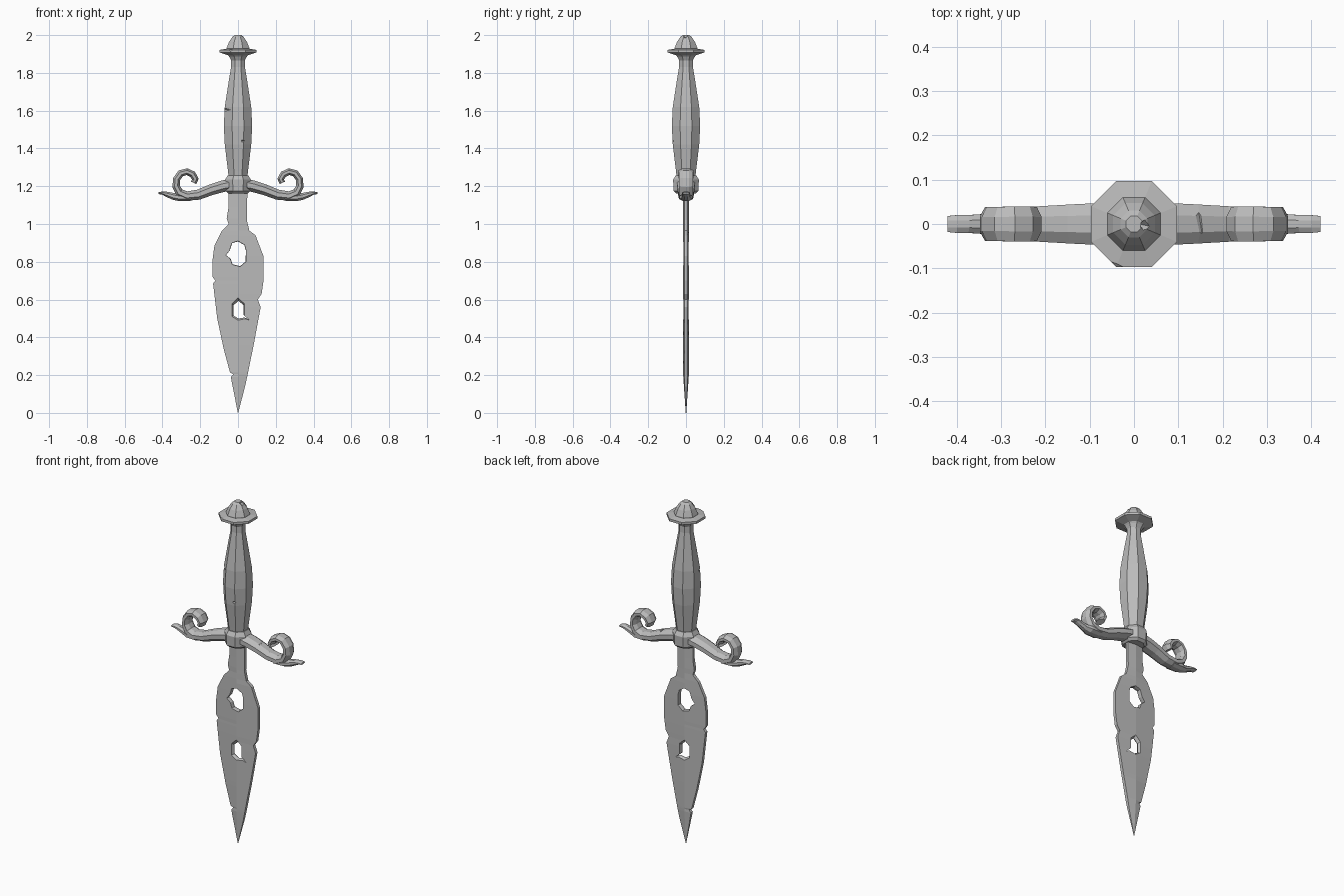
import bpy
import bmesh
from math import cos, sin, pi
from mathutils import Matrix, Vector

cube = bpy.data.objects.get("Cube")
if cube:
    bpy.data.objects.remove(cube, do_unlink=True)

steel = bpy.data.materials.new("worn grey steel")
steel.use_nodes = True
grey = (0.5, 0.5, 0.5, 1)
steel.diffuse_color = grey
steel.node_tree.nodes["Principled BSDF"].inputs["Base Color"].default_value = grey

# Unit octagon with flat sides facing the axes
OCT = [(cos(pi / 8 + k * pi / 4) / cos(pi / 8), sin(pi / 8 + k * pi / 4) / cos(pi / 8))
       for k in range(8)]


def finish(name, bm):
    bmesh.ops.recalc_face_normals(bm, faces=bm.faces)
    mesh = bpy.data.meshes.new(name)
    bm.to_mesh(mesh)
    bm.free()
    mesh.materials.append(steel)
    obj = bpy.data.objects.new(name, mesh)
    bpy.context.collection.objects.link(obj)
    return obj


def loft(name, rings):
    """Skin a row of equal-sized point rings and cap both ends."""
    bm = bmesh.new()
    rows = [[bm.verts.new(p) for p in ring] for ring in rings]
    n = len(rows[0])
    for a, b in zip(rows, rows[1:]):
        for i in range(n):
            bm.faces.new((a[i], a[(i + 1) % n], b[(i + 1) % n], b[i]))
    bm.faces.new(rows[0])
    bm.faces.new(rows[-1])
    return finish(name, bm)


def lathe(name, profile):
    return loft(name, [[(r * x, r * y, z) for x, y in OCT] for z, r in profile])


def sweep(name, path):
    """Octagonal bar along an x-z path of (x, z, half height, half depth)."""
    rings = []
    for i, (x, z, h, w) in enumerate(path):
        a, b = path[max(i - 1, 0)], path[min(i + 1, len(path) - 1)]
        t = Vector((b[0] - a[0], b[1] - a[1])).normalized()
        rings.append([(x - t.y * h * u, w * v, z + t.x * h * u) for u, v in OCT])
    obj = loft(name, rings)
    mirror = obj.modifiers.new("mirror", "MIRROR")
    mirror.use_mirror_merge = False
    return obj


def hole(points, inner, outer):
    """Cutter through the blade, narrowest at its middle."""
    cx = sum(p[0] for p in points) / len(points)
    cz = sum(p[1] for p in points) / len(points)
    return loft("hole_cutter", [[(cx + (x - cx) * s, y, cz + (z - cz) * s) for x, z in points]
                                for y, s in ((-0.03, outer), (0, inner), (0.03, outer))])


def wedge(centre, size, turn=0, tilt=pi / 4):
    """Box cutter with a sharp edge, turned about z, for chips."""
    bm = bmesh.new()
    bmesh.ops.create_cube(bm, size=1)
    m = (Matrix.Translation(centre) @ Matrix.Rotation(turn, 4, "Z")
         @ Matrix.Rotation(tilt, 4, "X") @ Matrix.Diagonal((*size, 1)))
    bmesh.ops.transform(bm, matrix=m, verts=bm.verts)
    return finish("chip_cutter", bm)


def carve(obj, cutters=()):
    """Bake the modifiers and cuts, then drop the cutters."""
    for c in cutters:
        c.hide_render = True
        mod = obj.modifiers.new("cut", "BOOLEAN")
        mod.operation, mod.solver, mod.object = "DIFFERENCE", "EXACT", c
    bpy.context.view_layer.update()
    deps = bpy.context.evaluated_depsgraph_get()
    mesh = bpy.data.meshes.new_from_object(obj.evaluated_get(deps))
    obj.modifiers.clear()
    obj.data = mesh
    for c in cutters:
        bpy.data.objects.remove(c, do_unlink=True)


def width_at(edge, z):
    for (z0, x0), (z1, x1) in zip(edge, edge[1:]):
        if z0 <= z <= z1:
            return x0 + (x1 - x0) * (z - z0) / (z1 - z0)
    return edge[-1][1]


# Blade: worn left and right edges, (height, distance from the middle)
edge_pos = [(0, .001), (.15, .04), (.36, .083), (.56, .12), (.6, .105), (.63, .125),
            (.7, .135), (.83, .135), (.9, .108), (.94, .093), (.965, .06), (1.02, .047), (1.2, .05)]
edge_neg = [(0, .001), (.19, .038), (.205, .025), (.213, .042), (.335, .075), (.5, .11),
            (.685, .132), (.7, .12), (.72, .135), (.8, .136), (.885, .125), (.965, .085),
            (1.0, .05), (1.03, .06), (1.09, .05), (1.2, .05)]
rings = []
for z in sorted({p[0] for p in edge_pos + edge_neg}):
    right, left = width_at(edge_pos, z), -width_at(edge_neg, z)
    t = 0.015 * min(1, 0.1 + z / 0.22)
    e = t * 0.6
    rings.append([(left, -e, z), (0, -t, z), (right, -e, z),
                  (right, e, z), (0, t, z), (left, e, z)])
blade = loft("blade", rings)
upper = [(0, .91), (.035, .89), (.043, .86), (.042, .8), (.012, .775), (-.03, .785),
         (-.04, .815), (-.065, .835), (-.045, .86), (-.032, .9)]
lower = [(0, .61), (.034, .58), (.034, .515), (.065, .487), (.04, .497), (0, .49),
         (-.034, .51), (-.034, .58)]
carve(blade, [hole(upper, .97, 1.03), hole(lower, .78, 1.2)])

# Grip with chips in its front and side
grip = lathe("grip", [(1.22, .046), (1.28, .053), (1.42, .07), (1.52, .075), (1.62, .07),
                      (1.75, .05), (1.83, .037), (1.9, .036)])
carve(grip, [wedge((-.075, -.045, 1.605), (.13, .03, .03), -pi / 3.2),
             wedge((.03, -.076, 1.44), (.025, .015, .015))])

# Pommel: flared flange and faceted dome
flange = lathe("pommel_flange", [(1.865, .036), (1.885, .046), (1.893, .052), (1.908, .097),
                                 (1.922, .097), (1.928, .06)])
carve(flange, [wedge((-.045, -.1, 1.925), (.04, .02, .02), -pi / 8)])
dome = lathe("pommel_dome", [(1.91, .06), (1.932, .06), (1.965, .047), (1.99, .03), (2.0, .018)])
carve(dome, [wedge((.035, -.005, 1.995), (.04, .016, .016), -.2)])

# Collar holding the guard
lathe("guard_collar", [(1.162, .052), (1.175, .066), (1.235, .068), (1.258, .054)])

# Guard arms ending in curls, with a crack in one arm
arms = sweep("guard_arms", [
    (.03, 1.21, .032, .048), (.08, 1.2, .031, .047), (.14, 1.182, .029, .044),
    (.21, 1.155, .027, .04), (.27, 1.148, .025, .04), (.31, 1.165, .023, .038),
    (.328, 1.2, .02, .038), (.325, 1.238, .019, .038), (.303, 1.268, .019, .038),
    (.27, 1.277, .018, .04), (.24, 1.263, .018, .04), (.226, 1.238, .018, .038),
    (.235, 1.218, .016, .035)])
carve(arms, [wedge((.15, 0, 1.215), (.12, .014, .014), pi / 2 + .15)])

# Flattened leaf tips
tips = sweep("guard_tips", [
    (.25, 1.138, .016, .036), (.31, 1.14, .019, .034), (.345, 1.147, .018, .022),
    (.375, 1.157, .014, .02), (.4, 1.164, .009, .02), (.42, 1.163, .005, .018)])
carve(tips)
